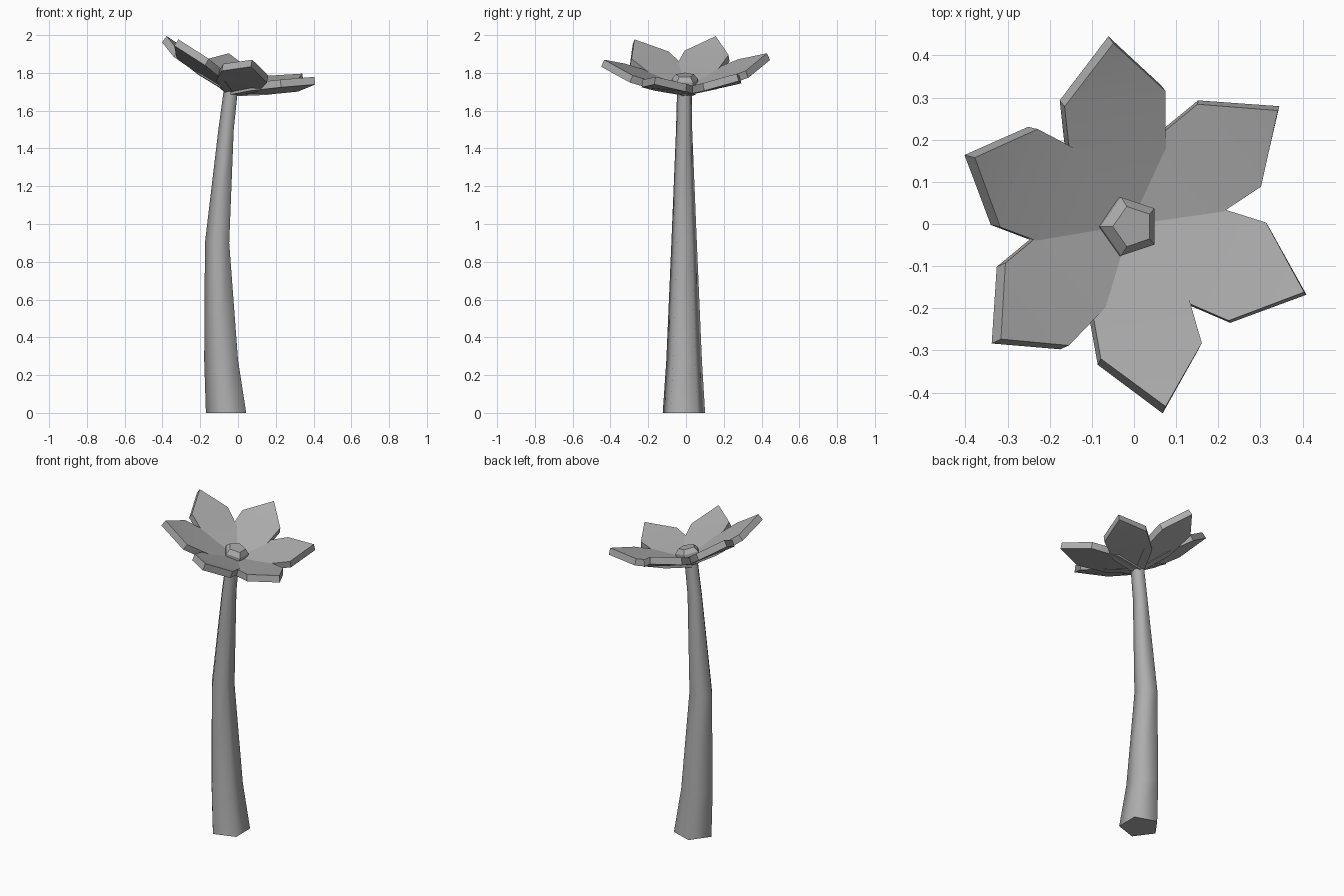
import bpy
from math import radians, cos, sin
from mathutils import Matrix

if "Cube" in bpy.data.objects:
    bpy.data.objects.remove(bpy.data.objects["Cube"])

SIDES = 5
grey = bpy.data.materials.new("grey")
grey.diffuse_color = (0.42, 0.42, 0.42, 1)
grey.use_nodes = True
grey.node_tree.nodes["Principled BSDF"].inputs["Base Color"].default_value = grey.diffuse_color


def make_object(name, verts, faces):
    mesh = bpy.data.meshes.new(name)
    mesh.from_pydata(verts, [], faces)
    mesh.update()
    mesh.materials.append(grey)
    obj = bpy.data.objects.new(name, mesh)
    bpy.context.collection.objects.link(obj)
    return obj


def loft(name, rings):
    """Five-sided tube through rings of (x, y, z, radius), with end caps."""
    verts = []
    for x, y, z, r in rings:
        for k in range(SIDES):
            a = radians(180 + 72 * k)
            verts.append((x + r * cos(a), y + r * sin(a), z))
    faces = [tuple(reversed(range(SIDES)))]
    for i in range(len(rings) - 1):
        for k in range(SIDES):
            a, b = i * SIDES + k, i * SIDES + (k + 1) % SIDES
            faces.append((a, b, b + SIDES, a + SIDES))
    last = (len(rings) - 1) * SIDES
    faces.append(tuple(range(last, last + SIDES)))
    return make_object(name, verts, faces)


# Curved tapering stem, smooth sides with sharp flat caps
stem = loft("stem", [(-0.052, -0.011, 0, 0.118), (-0.080, -0.010, 0.28, 0.099),
                     (-0.104, -0.010, 0.90, 0.071), (-0.059, -0.010, 1.50, 0.045),
                     (-0.033, -0.008, 1.72, 0.041)])
caps = {0, len(stem.data.polygons) - 1}
cap_edges = set()
for p in stem.data.polygons:
    p.use_smooth = p.index not in caps
    if p.index in caps:
        cap_edges.update(p.edge_keys)
for e in stem.data.edges:
    e.use_edge_sharp = e.key in cap_edges

# Flower head frame, leaning towards +x
head = Matrix.Translation((-0.040, -0.002, 1.682)) @ Matrix.Rotation(radians(14.5), 4, 'Y')

# Bevelled flower centre
centre = loft("flower_centre", [(0.010, -0.004, 0.03, 0.073), (0.010, -0.004, 0.086, 0.073),
                                (0.010, -0.004, 0.113, 0.050)])
centre.data.transform(head)

# Petals: underside rows of (distance, half width, height), thickened upwards;
# petals on the high side overlap their lower neighbours
rows = [(0.0, 0.03, 0.004), (0.15, 0.116, 0.056), (0.317, 0.125, 0.114)]
tip = (0.452, 0, 0.174)
for n in range(6):
    angle = radians(98.5 + 60 * n)
    verts = []
    for d, w, h in rows:
        verts += [(d, -w, h), (d, w, h)]
    verts.append(tip)
    petal = make_object(f"petal_{n + 1}", verts, [(0, 2, 3, 1), (2, 4, 5, 3), (4, 6, 5)])
    lift = Matrix.Translation((0, 0, -0.007 * cos(angle)))
    petal.data.transform(head @ lift @ Matrix.Rotation(angle, 4, 'Z'))
    solid = petal.modifiers.new("thickness", 'SOLIDIFY')
    solid.thickness = 0.041
    solid.offset = 1
    bpy.ops.object.select_all(action='DESELECT')
    petal.select_set(True)
    bpy.context.view_layer.objects.active = petal
    bpy.ops.object.modifier_apply(modifier=solid.name)
    bpy.ops.object.shade_smooth_by_angle(angle=radians(30))
